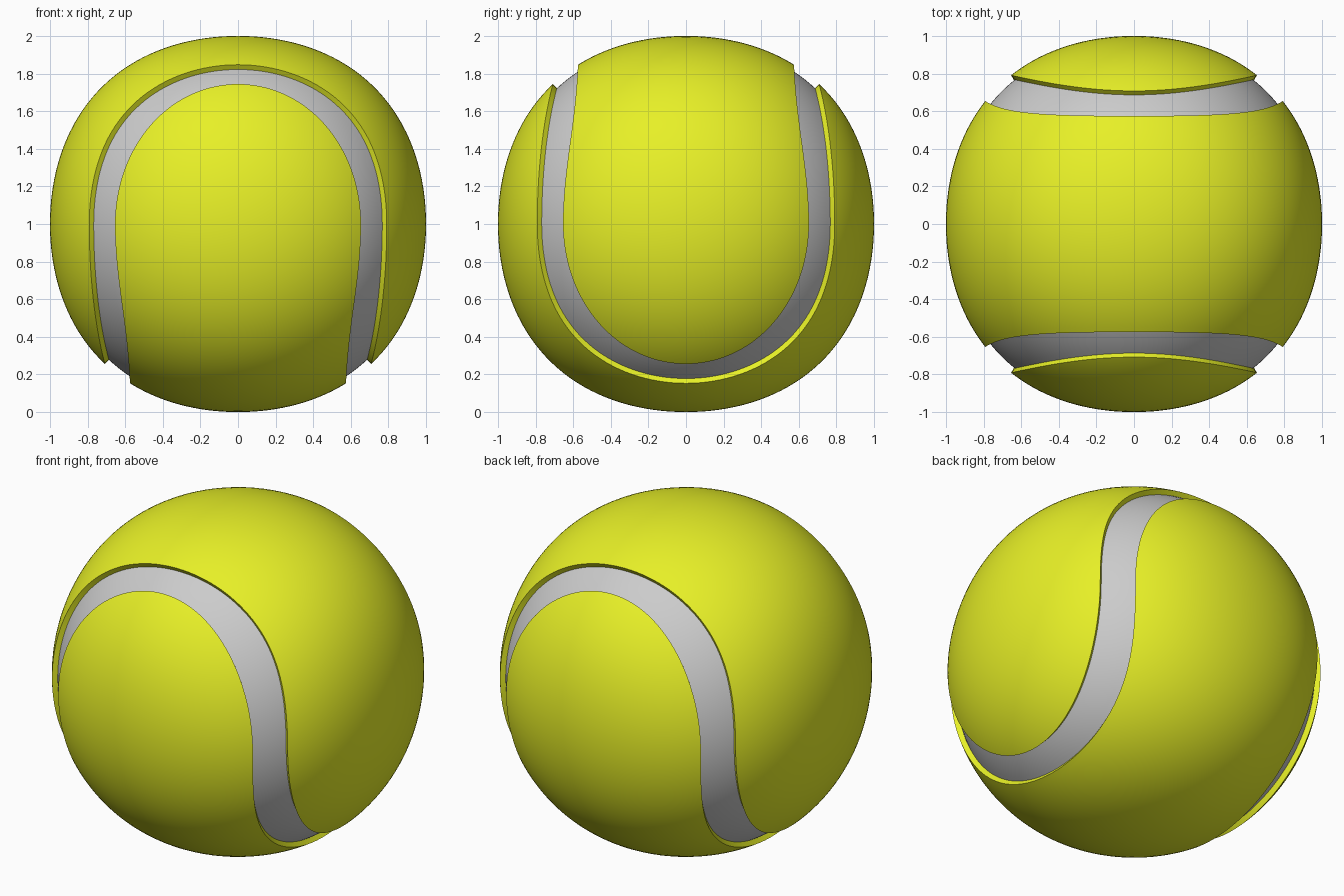
import bpy, bmesh
from math import sin, cos, pi, sqrt
from mathutils import Vector

if "Cube" in bpy.data.objects:
    bpy.data.objects.remove(bpy.data.objects["Cube"])

N = 36          # samples per half of a quarter seam
ACROSS = 20     # felt segments from the mid-line to the lip
WAIST_Y, WAIST_Z = 0.577, 0.851
WIDE, TIP = 0.655, 0.745
RR = WAIST_Y ** 2 + WAIST_Z ** 2
DEPTH = 0.97


def on_ball(d, scale=1.0):
    """Slightly cube-like ball: radius 1 on the axes, about 1.03 at the corners."""
    d = d.normalized()
    q = d.x ** 4 + d.y ** 4 + d.z ** 4
    p = (d.x * d.y * d.z) ** 2
    return d * (1 + 0.054 * (1 - q) - 0.12 * p) * scale


def swap(v):
    """Turn that carries one felt panel onto the other."""
    return Vector((v.y, v.x, -v.z))


def lip_quarter():
    """Panel edge from the lobe tip to the waist, in the +x +y quarter."""
    yz = []
    for i in range(N + 1):
        a = pi / 2 * i / N
        yz.append((WIDE * sin(a), -TIP * cos(a)))
    for i in range(1, N + 1):
        t = sin(pi / 2 * i / N)
        yz.append((WAIST_Y + (WIDE - WAIST_Y) * (1 + cos(pi * t)) / 2, WAIST_Z * t))
    return [Vector((sqrt(max(0, RR - y * y - z * z)), y, z)).normalized() for y, z in yz]


def grid_object(name, rows, material=None):
    """Skin rows of points, then mirror the quarter around the ball."""
    bm = bmesh.new()
    vs = [[bm.verts.new(p) for p in row] for row in rows]
    for a, b in zip(vs, vs[1:]):
        for j in range(len(a) - 1):
            bm.faces.new((a[j], a[j + 1], b[j + 1], b[j]))
    bmesh.ops.remove_doubles(bm, verts=bm.verts, dist=1e-5)
    bmesh.ops.recalc_face_normals(bm, faces=bm.faces)
    if sum(f.normal.dot(f.calc_center_median()) * f.calc_area() for f in bm.faces) < 0:
        bmesh.ops.reverse_faces(bm, faces=bm.faces)
    me = bpy.data.meshes.new(name)
    bm.to_mesh(me)
    bm.free()
    ob = bpy.data.objects.new(name, me)
    ob.location.z = 1
    bpy.context.collection.objects.link(ob)
    if material:
        me.materials.append(material)
    bpy.ops.object.select_all(action='DESELECT')
    ob.select_set(True)
    bpy.context.view_layer.objects.active = ob
    bpy.ops.object.shade_smooth_by_angle(angle=0.7)
    mod = ob.modifiers.new("mirror", 'MIRROR')
    mod.use_axis = (True, True, False)
    mod.merge_threshold = 0.0005
    return ob


felt = bpy.data.materials.new("yellow_felt")
felt.diffuse_color = (0.80, 0.87, 0.02, 1)
felt.use_nodes = True
felt.node_tree.nodes["Principled BSDF"].inputs["Base Color"].default_value = felt.diffuse_color

lip = lip_quarter()

# Felt panels: mid-line to lip, then a wall dropping into the groove
panel = []
for d in lip:
    mid = Vector((d.x, 0, d.z)).normalized()
    ang = mid.angle(d, 0)
    side = Vector((0, 1, 0))
    row = [on_ball(mid * cos(ang * j / ACROSS) + side * sin(ang * j / ACROSS))
           for j in range(ACROSS + 1)]
    row.append(on_ball(d, DEPTH))
    panel.append(row)
grid_object("felt_panel_upper", panel, felt)
grid_object("felt_panel_lower", [[swap(p) for p in r] for r in panel], felt)

# Grey seam: strip on the groove floor between the two lips
other = [swap(d) for d in reversed(lip)]
seam = [[on_ball(a.lerp(b, j / 6), DEPTH) for j in range(7)] for a, b in zip(lip, other)]
grid_object("seam", seam)
